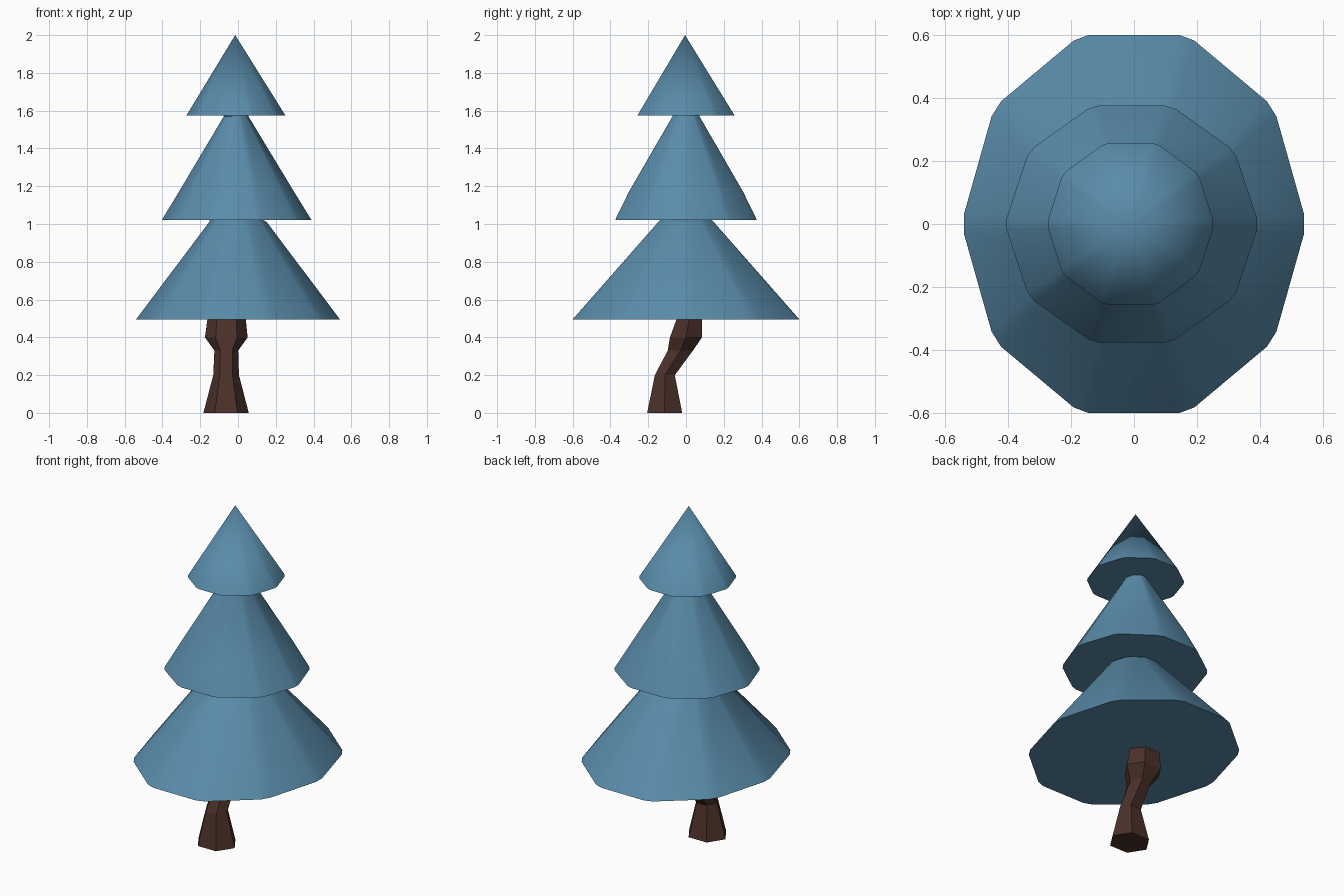
import bpy, bmesh, math

if "Cube" in bpy.data.objects:
    bpy.data.objects.remove(bpy.data.objects["Cube"])


def corner_ring(cx, cy, rx, ry, z, sides, cut):
    """Points of an elliptical polygon; cut > 0 trims every corner."""
    pts = [(cx + rx * math.cos(2 * math.pi * i / sides),
            cy + ry * math.sin(2 * math.pi * i / sides), z) for i in range(sides)]
    if cut == 0:
        return pts
    out = []
    for i, a in enumerate(pts):
        b = pts[(i + 1) % sides]
        for t in (cut, 1 - cut):
            out.append((a[0] + (b[0] - a[0]) * t, a[1] + (b[1] - a[1]) * t, z))
    return out


def loft(name, rings, sides, material, cut=0, apex=None):
    """Skin a stack of rings, capped below and capped or pointed above."""
    bm = bmesh.new()
    loops = [[bm.verts.new(p) for p in corner_ring(*r, sides, cut)] for r in rings]
    n = len(loops[0])
    bm.faces.new(loops[0][::-1])
    for lo, hi in zip(loops, loops[1:]):
        for i in range(n):
            j = (i + 1) % n
            bm.faces.new((lo[i], lo[j], hi[j], hi[i]))
    if apex:
        tip = bm.verts.new(apex)
        for i in range(n):
            bm.faces.new((loops[-1][i], loops[-1][(i + 1) % n], tip))
    else:
        bm.faces.new(loops[-1])
    bmesh.ops.recalc_face_normals(bm, faces=bm.faces)
    mesh = bpy.data.meshes.new(name)
    bm.to_mesh(mesh)
    bm.free()
    mesh.materials.append(material)
    obj = bpy.data.objects.new(name, mesh)
    bpy.context.collection.objects.link(obj)
    return obj


def colour(name, rgb):
    m = bpy.data.materials.new(name)
    m.diffuse_color = (*rgb, 1)
    m.use_nodes = True
    m.node_tree.nodes["Principled BSDF"].inputs["Base Color"].default_value = m.diffuse_color
    return m


needles = colour("needles", (0.10, 0.26, 0.40))
bark = colour("bark", (0.07, 0.03, 0.022))

# Foliage: three stacked ten-sided skirts (cx, cy, rx, ry, z)
foliage = loft("foliage", [
    (0, 0, 0.548, 0.631, 0.495),
    (0, 0, 0.155, 0.155, 1.01),
    (-0.007, 0, 0.145, 0.145, 1.02),
    (-0.007, 0, 0.403, 0.395, 1.02),
    (-0.008, 0, 0.31, 0.318, 1.17),
    (-0.010, 0, 0.066, 0.075, 1.57),
    (-0.011, 0, 0.066, 0.075, 1.575),
    (-0.011, 0, 0.266, 0.27, 1.575),
], 10, needles, cut=0.08, apex=(-0.015, -0.005, 2.0))
bpy.ops.object.select_all(action='DESELECT')
foliage.select_set(True)
bpy.context.view_layer.objects.active = foliage
bpy.ops.object.shade_smooth_by_angle(angle=math.radians(30))

# Trunk: crooked six-sided stem
loft("trunk", [
    (-0.063, -0.113, 0.12, 0.107, 0),
    (-0.063, -0.112, 0.068, 0.061, 0.2),
    (-0.062, -0.03, 0.063, 0.077, 0.33),
    (-0.062, 0.0, 0.113, 0.098, 0.4),
    (-0.06, 0.02, 0.1, 0.075, 0.51),
], 6, bark)
